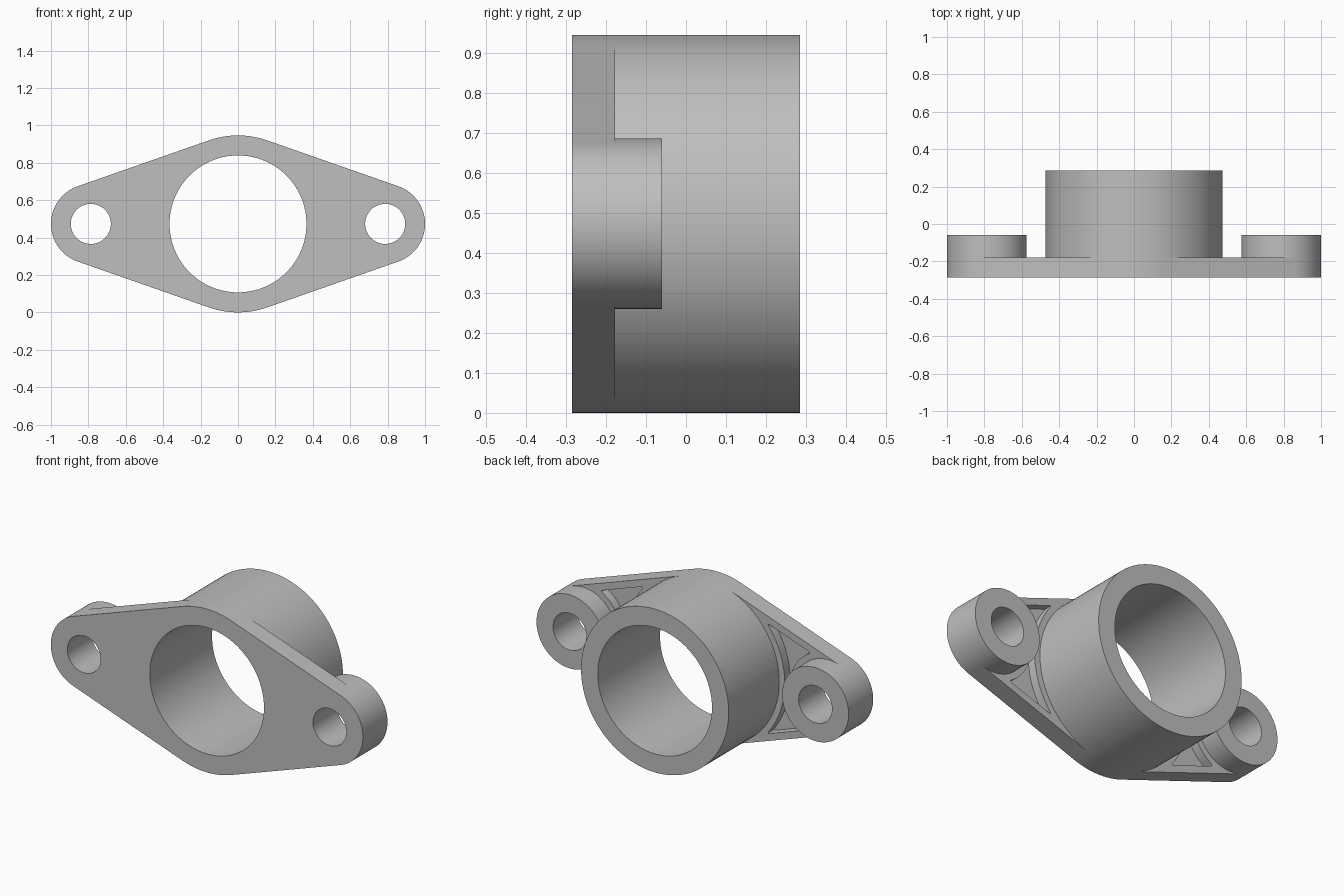
import bpy, bmesh
from math import sin, cos, pi, asin, atan2, sqrt, hypot, radians
from mathutils import Vector

cube = bpy.data.objects.get("Cube")
if cube:
    bpy.data.objects.remove(cube, do_unlink=True)

# Main sizes
BARREL_R, BORE_R = 0.473, 0.366
BOSS_X, BOSS_R, HOLE_R = 0.787, 0.213, 0.107
FRONT, FLOOR, FLANGE, BOSS_END, BACK = -0.285, -0.228, -0.178, -0.06, 0.285
tilt = asin((BARREL_R - BOSS_R) / BOSS_X)    # slope of the flange edges
A = pi / 2 - tilt                            # angle of the tangent points


def arc(cx, r, a0, a1):
    n = max(4, round(abs(a1 - a0) / radians(3)))
    return [(cx + r * cos(a0 + (a1 - a0) * i / n), r * sin(a0 + (a1 - a0) * i / n))
            for i in range(n + 1)]


def circle(cx, r):
    return arc(cx, r, 0, 2 * pi)[:-1]


def flip(points):
    return [(-x, -z) for x, z in points]


# Shared arcs, so neighbouring faces meet exactly
barrel_side = arc(0, BARREL_R, -A, A)
barrel_top = arc(0, BARREL_R, A, pi - A)
boss_outer = arc(BOSS_X, BOSS_R, -A, A)
boss_inner = arc(BOSS_X, BOSS_R, A, 2 * pi - A)

outline = boss_outer + barrel_top + flip(boss_outer) + flip(barrel_top)
barrel = barrel_side[:-1] + barrel_top[:-1] + flip(barrel_side)[:-1] + flip(barrel_top)[:-1]
boss = boss_outer[:-1] + boss_inner[:-1]
web = barrel_side + boss_inner


def pocket_profile(wall=0.035, rim=0.04, trim=0.022):
    """Outline between barrel, boss and flange edges, with rounded corners."""
    h, r1, r2 = BARREL_R - rim, BARREL_R + wall, BOSS_R + wall
    n, t = Vector((sin(tilt), cos(tilt))), Vector((cos(tilt), -sin(tilt)))
    u1 = sqrt(r1 ** 2 - h ** 2)
    drop = h - BOSS_X * sin(tilt)
    u2 = BOSS_X * cos(tilt) - sqrt(r2 ** 2 - drop ** 2)
    c1, c2 = n * h + t * u1, n * h + t * u2
    a1 = atan2(c1.y, c1.x) - trim / r1
    a2 = atan2(c2.y, c2.x - BOSS_X) + trim / r2
    near, far = arc(0, r1, 0, a1), arc(BOSS_X, r2, a2, pi)

    def corner(p, c, q):
        p, q = Vector(p), Vector(q)
        return [tuple(p * (1 - s) ** 2 + c * 2 * s * (1 - s) + q * s * s)
                for s in (i / 6 for i in range(7))]

    upper = (near[:-1] + corner(near[-1], c1, c1 + t * trim)
             + corner(c2 - t * trim, c2, far[0]) + far[1:])
    return upper + [(x, -z) for x, z in reversed(upper[1:-1])]


pocket = pocket_profile()
bm = bmesh.new()


def ring(points, y):
    verts = [bm.verts.new((x, y, z + BARREL_R)) for x, z in points]
    return verts


def wall(points, y0, y1):
    a, b = ring(points, y0), ring(points, y1)
    for i in range(len(a)):
        j = (i + 1) % len(a)
        bm.faces.new((a[i], a[j], b[j], b[i]))


def cap(y, *loops):
    edges = []
    for points in loops:
        v = ring(points, y)
        edges += [bm.edges.new((v[i - 1], v[i])) for i in range(len(v))]
    bmesh.ops.triangle_fill(bm, use_beauty=True, use_dissolve=False,
                            edges=edges, normal=(0, 1, 0))


# Flange face and rim, central bore, barrel
bore, hole = circle(0, BORE_R), circle(BOSS_X, HOLE_R)
cap(FRONT, outline, bore, hole, flip(hole))
wall(outline, FRONT, FLANGE)
wall(bore, FRONT, BACK)
wall(barrel, FLANGE, BACK)
cap(BACK, barrel, bore)

# Bolt bosses, webs and recessed pockets on both ends
for side in (lambda p: p, flip):
    wall(side(hole), FRONT, BOSS_END)
    wall(side(boss), FLANGE, BOSS_END)
    cap(BOSS_END, side(boss), side(hole))
    cap(FLANGE, side(web), side(pocket))
    wall(side(pocket), FLOOR, FLANGE)
    cap(FLOOR, side(pocket))

bmesh.ops.remove_doubles(bm, verts=bm.verts[:], dist=0.00005)
bmesh.ops.recalc_face_normals(bm, faces=bm.faces[:])

mesh = bpy.data.meshes.new("flange_housing")
bm.to_mesh(mesh)
bm.free()
housing = bpy.data.objects.new("flange_housing", mesh)
bpy.context.collection.objects.link(housing)

# Plain grey metal
grey = bpy.data.materials.new("grey_metal")
grey.use_nodes = True
colour = (0.52, 0.52, 0.52, 1)
grey.diffuse_color = colour
grey.node_tree.nodes["Principled BSDF"].inputs["Base Color"].default_value = colour
mesh.materials.append(grey)

bpy.ops.object.select_all(action='DESELECT')
housing.select_set(True)
bpy.context.view_layer.objects.active = housing
bpy.ops.object.shade_smooth_by_angle(angle=radians(30))
